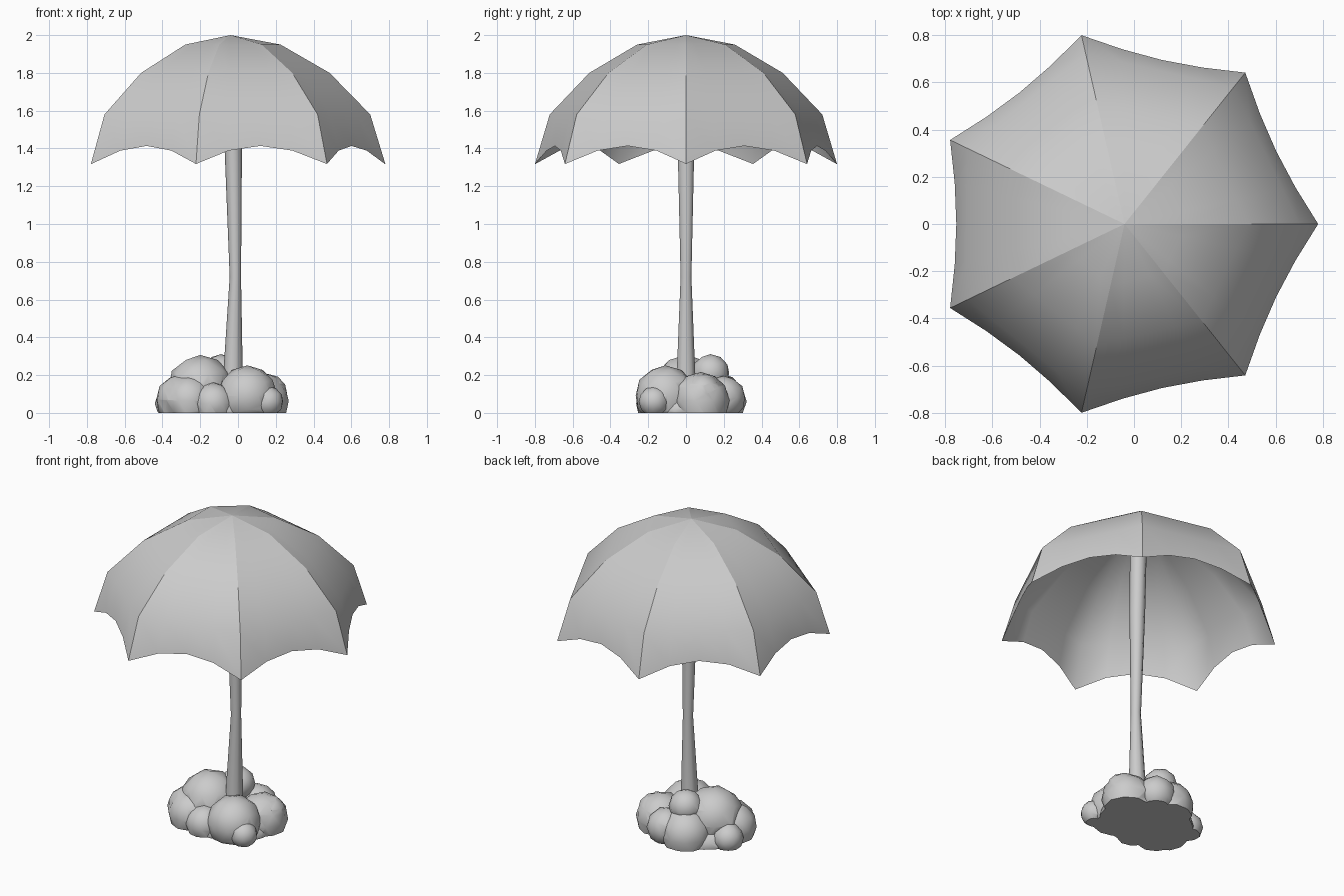
import bpy, bmesh, math
from mathutils import Vector, Matrix

if "Cube" in bpy.data.objects:
    bpy.data.objects.remove(bpy.data.objects["Cube"])

CX = -0.04  # umbrella axis


def finish(name, bm):
    bmesh.ops.recalc_face_normals(bm, faces=bm.faces[:])
    me = bpy.data.meshes.new(name)
    bm.to_mesh(me)
    bm.free()
    ob = bpy.data.objects.new(name, me)
    bpy.context.collection.objects.link(ob)
    bpy.ops.object.select_all(action='DESELECT')
    ob.select_set(True)
    bpy.context.view_layer.objects.active = ob
    return ob


def smooth(angle):
    bpy.ops.object.shade_smooth_by_angle(angle=math.radians(angle))


# Canopy: seven flat-sided gores with a scalloped hem
RIBS, SEG = 7, 4
profile = [(0.265, 1.95), (0.525, 1.80), (0.74, 1.58), (0.82, 1.318)]  # radius, z
scallop = [0, 0.27, 0.365, 0.27]  # how far the hem is pulled up each gore


def rib_point(i, row):
    a = 2 * math.pi * i / RIBS
    r, z = profile[row]
    return Vector((CX + r * math.cos(a), r * math.sin(a), z))


def canopy(name, sharp_ribs, inset):
    bm = bmesh.new()
    apex = bm.verts.new((CX, 0, 2.0))
    rows = []
    for row in range(len(profile)):
        ring = []
        for i in range(RIBS):
            for s in range(SEG):
                t = s / SEG
                p = rib_point(i, row).lerp(rib_point(i + 1, row), t)
                if row == 3:
                    up = rib_point(i, 2).lerp(rib_point(i + 1, 2), t)
                    p = p.lerp(up, scallop[s])
                ring.append(bm.verts.new(p))
        rows.append(ring)
    n = RIBS * SEG
    for k in range(n):
        j = (k + 1) % n
        bm.faces.new((apex, rows[0][k], rows[0][j]))
        for a, b in zip(rows, rows[1:]):
            bm.faces.new((a[k], b[k], b[j], a[j]))
    if sharp_ribs:
        for k in range(0, n, SEG):
            line = [apex] + [ring[k] for ring in rows]
            for a, b in zip(line, line[1:]):
                bm.edges.get((a, b)).smooth = False
    for f in bm.faces:
        f.smooth = True
    if inset:  # lining sits just under the cloth, facing inwards
        for v in bm.verts:
            v.co.x = CX + (v.co.x - CX) * (1 - inset)
            v.co.y *= 1 - inset
            v.co.z -= inset if v not in rows[3] else 0
    ob = finish(name, bm)
    if inset:
        ob.data.flip_normals()


canopy("canopy", True, 0)
canopy("canopy_lining", False, 0.003)

# Pole: slightly bent, narrowest below the middle
bm = bmesh.new()
SIDES = 10
rings = []
for z, x, r in [(0.05, -0.03, 0.058), (0.72, -0.014, 0.030), (1.40, -0.025, 0.046), (1.96, -0.035, 0.05)]:
    rings.append([bm.verts.new((x + r * math.cos(2 * math.pi * k / SIDES),
                                r * math.sin(2 * math.pi * k / SIDES), z)) for k in range(SIDES)])
for a, b in zip(rings, rings[1:]):
    for k in range(SIDES):
        j = (k + 1) % SIDES
        bm.faces.new((a[k], a[j], b[j], b[k]))
bm.faces.new(rings[0])
bm.faces.new(rings[-1])
finish("pole", bm)
smooth(45)

# Base: rounded lumps merged into one solid and cut flat at the ground
lumps = [  # x, y, z, radius
    (-0.20, 0.00, 0.13, 0.175), (0.05, -0.11, 0.09, 0.16), (0.12, 0.08, 0.065, 0.15),
    (0.16, 0.09, 0.105, 0.10), (-0.09, 0.13, 0.21, 0.10), (-0.12, 0.17, 0.06, 0.15),
    (0.00, 0.20, 0.08, 0.115), (-0.30, -0.06, 0.07, 0.135), (-0.13, -0.155, 0.05, 0.11),
    (-0.26, -0.11, 0.065, 0.13), (0.16, -0.17, 0.06, 0.08), (-0.35, 0.07, 0.05, 0.09),
]
bm = bmesh.new()
for i, (x, y, z, r) in enumerate(lumps):
    bmesh.ops.create_icosphere(bm, subdivisions=2, radius=r * 1.01,
                               matrix=Matrix.Translation((x, y, z)) @ Matrix.Rotation(0.37 * i, 4, 'Z'))
# low core filling the gaps between the lumps
bmesh.ops.create_icosphere(bm, subdivisions=3, radius=1,
                           matrix=Matrix.Translation((-0.083, 0.013, 0.01)) @ Matrix.Diagonal((0.30, 0.24, 0.13, 1)))
base = finish("base_lumps", bm)

cut_bm = bmesh.new()
bmesh.ops.create_cube(cut_bm, size=2, matrix=Matrix.Translation((0, 0, 1)))
cutter = finish("ground_cutter", cut_bm)
cutter.hide_render = True

bpy.ops.object.select_all(action='DESELECT')
base.select_set(True)
bpy.context.view_layer.objects.active = base
mod = base.modifiers.new("cut", 'BOOLEAN')
mod.operation = 'INTERSECT'
mod.solver = 'EXACT'
mod.use_self = True
mod.object = cutter
bpy.ops.object.modifier_apply(modifier="cut")
bpy.data.objects.remove(cutter)
smooth(35)
